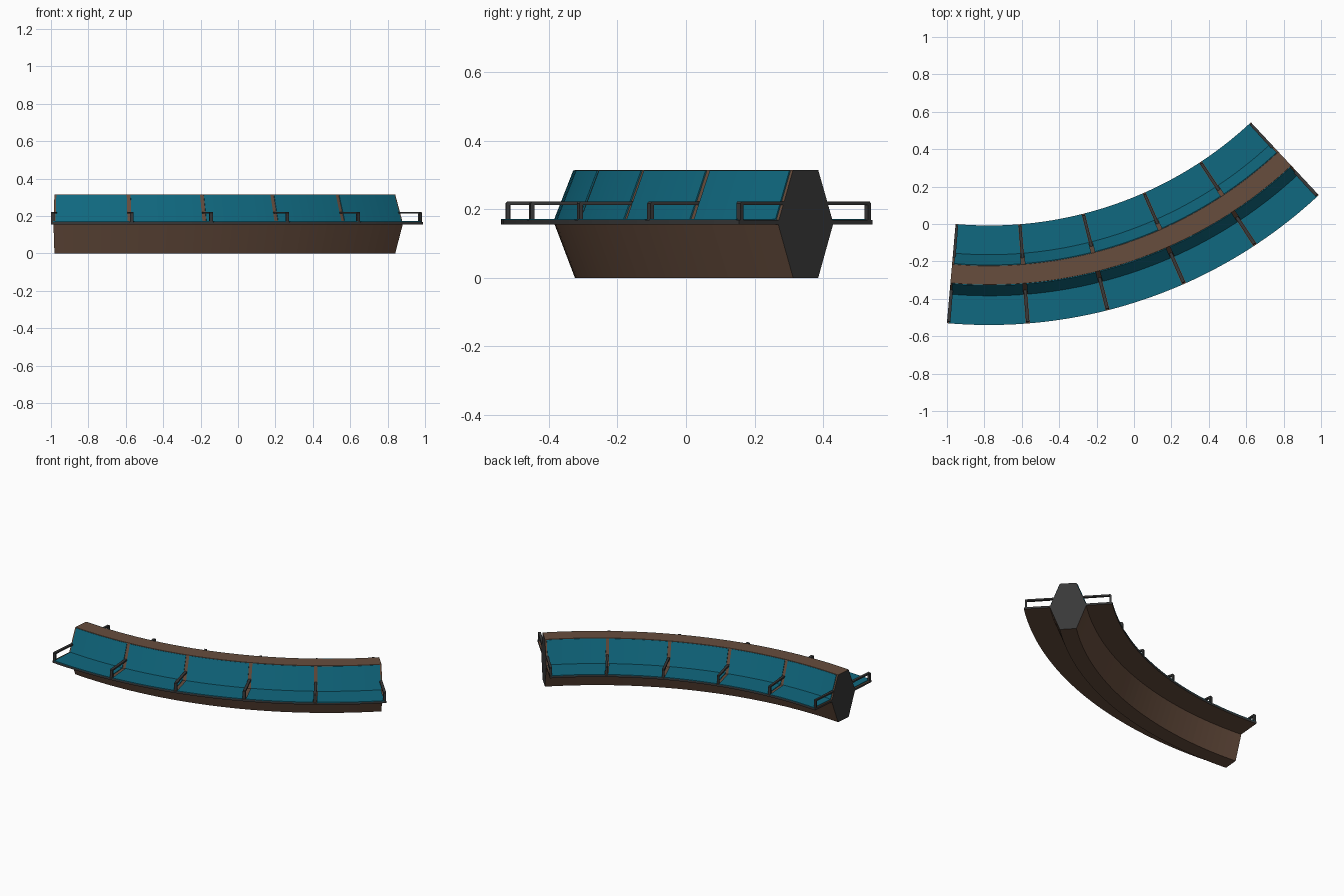
import bpy, bmesh, math

if "Cube" in bpy.data.objects:
    bpy.data.objects.remove(bpy.data.objects["Cube"])

CX, CY, RC = -0.775, 2.045, 2.319          # arc centre and bench mid radius
A0, A1, BAYS = math.radians(-5), math.radians(43), 5
STEP = (A1 - A0) / BAYS


def material(name, rgb):
    m = bpy.data.materials.new(name)
    m.diffuse_color = (*rgb, 1)
    m.use_nodes = True
    m.node_tree.nodes["Principled BSDF"].inputs["Base Color"].default_value = m.diffuse_color
    return m


TEAL = material("teal upholstery", (0.005, 0.14, 0.215))
BROWN = material("brown wood", (0.135, 0.074, 0.047))
GREY = material("dark grey metal", (0.04, 0.04, 0.04))


def sweep(name, profile, a, b, n, mats, side_rule=None, cap=0):
    """Sweep a closed (radial offset, height) profile round the arc."""
    bm = bmesh.new()
    rings = []
    for i in range(n + 1):
        t = a + (b - a) * i / n
        rings.append([bm.verts.new((CX + (RC + d) * math.sin(t),
                                    CY - (RC + d) * math.cos(t), z)) for d, z in profile])
    k = len(profile)
    for r0, r1 in zip(rings, rings[1:]):
        for j in range(k):
            f = bm.faces.new((r0[j], r0[(j + 1) % k], r1[(j + 1) % k], r1[j]))
            if side_rule:
                f.material_index = side_rule(profile[j], profile[(j + 1) % k])
    for ring in (rings[0], rings[-1]):
        bm.faces.new(ring).material_index = cap
    bmesh.ops.recalc_face_normals(bm, faces=bm.faces[:])
    me = bpy.data.meshes.new(name)
    bm.to_mesh(me)
    bm.free()
    for m in mats:
        me.materials.append(m)
    ob = bpy.data.objects.new(name, me)
    bpy.context.collection.objects.link(ob)
    return ob


# Body: hexagonal core with a thin seat ledge on both sides
half = [(0.05, 0), (0.109, 0.155), (0.266, 0.155), (0.266, 0.168), (0.107, 0.168), (0.05, 0.315)]
body_profile = half + [(-d, z) for d, z in reversed(half)]
sweep("bench_body", body_profile, A0, A1, 40, [BROWN, GREY],
      lambda p, q: 1 if abs(p[0]) > 0.2 and abs(q[0] - p[0]) < 0.001 else 0, cap=1)

# Upholstered seat and backrest panels, one pair per bay
pad = [(0.266, 0.168), (0.266, 0.172), (0.110, 0.172), (0.055, 0.313), (0.051, 0.312), (0.107, 0.168)]
for side, s in (("front", 1), ("back", -1)):
    for i in range(BAYS):
        a = A0 + i * STEP
        sweep(f"{side}_seat_panel_{i + 1}", [(s * d, z) for d, z in pad],
              a + 0.0045, a + STEP - 0.0045, 8, [TEAL])

# Armrests: bent flat bars from the ledge edge into the backrest
bar = [(0.260, 0.168), (0.260, 0.217), (0.256, 0.222), (0.085, 0.222),
       (0.085, 0.212), (0.248, 0.212), (0.248, 0.168)]
W = 0.007                                   # angular width of a bar
for side, s in (("front", 1), ("back", -1)):
    for i in range(BAYS + 1):
        a = min(max(A0 + i * STEP, A0 + W / 2), A1 - W / 2)
        sweep(f"{side}_armrest_{i + 1}", [(s * d, z) for d, z in bar],
              a - W / 2, a + W / 2, 1, [GREY])
